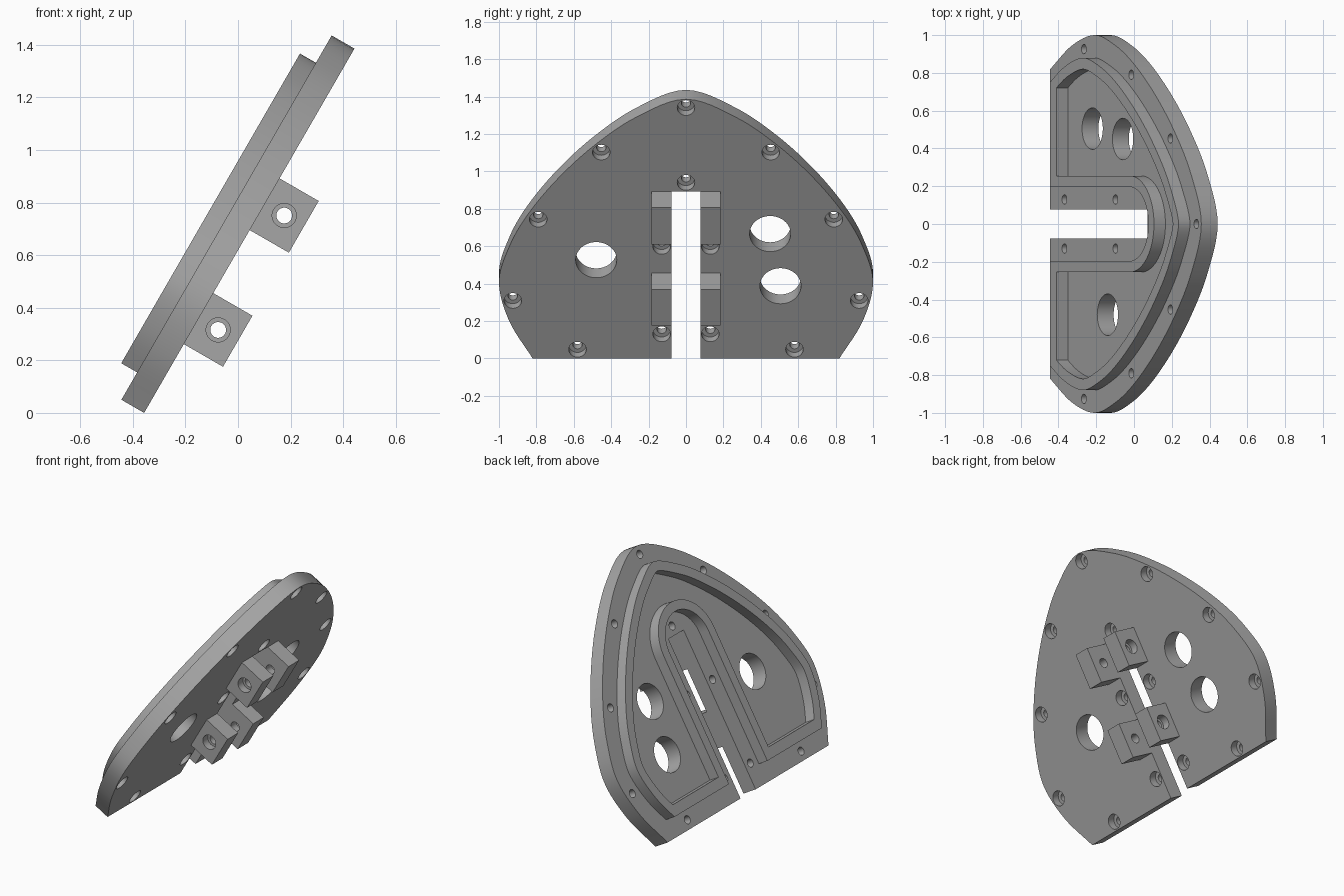
import bpy, bmesh, math
from mathutils import Vector

if "Cube" in bpy.data.objects:
    bpy.data.objects.remove(bpy.data.objects["Cube"])

# Local axes: X runs up the slope, Y across, Z is the plate normal
TILT = math.radians(-60)
ORIGIN = (-0.357, 0, 0)
grey = bpy.data.materials.new("mid_grey")
grey.diffuse_color = (0.38, 0.38, 0.38, 1)
grey.use_nodes = True
grey.node_tree.nodes["Principled BSDF"].inputs["Base Color"].default_value = grey.diffuse_color


def finish(name, bm):
    bmesh.ops.recalc_face_normals(bm, faces=bm.faces)
    me = bpy.data.meshes.new(name)
    bm.to_mesh(me)
    bm.free()
    me.materials.append(grey)
    ob = bpy.data.objects.new(name, me)
    bpy.context.collection.objects.link(ob)
    ob.location = ORIGIN
    ob.rotation_euler = (0, TILT, 0)
    return ob


def prism(name, pts, z0, z1):
    bm = bmesh.new()
    face = bm.faces.new([bm.verts.new((p[0], p[1], z0)) for p in pts])
    top = bmesh.ops.extrude_face_region(bm, geom=[face])["geom"]
    bmesh.ops.translate(bm, vec=(0, 0, z1 - z0),
                        verts=[v for v in top if isinstance(v, bmesh.types.BMVert)])
    return finish(name, bm)


def add_lathe(bm, base, axis, side, profile, n=32):
    """Closed stepped pin around an axis; profile holds (radius, distance)."""
    base, axis, side = Vector(base), Vector(axis), Vector(side)
    other = axis.cross(side)
    rings = []
    for r, d in profile:
        rings.append([bm.verts.new(base + axis * d + r * (
            side * math.cos(2 * math.pi * i / n) + other * math.sin(2 * math.pi * i / n)))
            for i in range(n)])
    for a, b in zip(rings, rings[1:]):
        for i in range(n):
            j = (i + 1) % n
            bm.faces.new((a[i], a[j], b[j], b[i]))
    bm.faces.new(rings[0][::-1])
    bm.faces.new(rings[-1])


def cut(target, cutter):
    mod = target.modifiers.new("cut", 'BOOLEAN')
    mod.operation, mod.solver, mod.object = 'DIFFERENCE', 'EXACT', cutter
    bpy.context.view_layer.objects.active = target
    bpy.ops.object.modifier_apply(modifier=mod.name)
    bpy.data.objects.remove(cutter, do_unlink=True)


def smooth(ob):
    bpy.ops.object.select_all(action='DESELECT')
    ob.select_set(True)
    bpy.context.view_layer.objects.active = ob
    bpy.ops.object.shade_smooth_by_angle(angle=math.radians(30))


# Smooth arched outline, one half given and mirrored
half = [(0, .82), (.23, .945), (.47, 1), (.69, .945), (.89, .845),
        (1.11, .685), (1.315, .49), (1.49, .265), (1.6, 0)]
ctrl = [Vector(p) for p in half + [(u, -y) for u, y in half[-2::-1]]]
ctrl = [2 * ctrl[0] - ctrl[1]] + ctrl + [2 * ctrl[-1] - ctrl[-2]]
outline = []
for a, b, c, d in zip(ctrl, ctrl[1:], ctrl[2:], ctrl[3:]):
    for k in range(6):
        t = k / 6
        outline.append(0.5 * (2 * b + (c - a) * t + (2 * a - 5 * b + 4 * c - d) * t * t
                              + (3 * b - a - 3 * c + d) * t ** 3))
outline.append(ctrl[-2])


def inset_above(dist, floor):
    """Outline moved inward and trimmed at a straight lower edge."""
    n = len(outline)
    pts = []
    for i, p in enumerate(outline):
        t = (outline[min(i + 1, n - 1)] - outline[max(i - 1, 0)]).normalized()
        pts.append(p + dist * Vector((t.y, -t.x)))
    out = []
    for p, q in zip(pts, pts[1:]):
        if p.x > floor:
            out.append(p)
        if (p.x > floor) != (q.x > floor):
            out.append(p.lerp(q, (floor - p.x) / (q.x - p.x)))
    return out


def crescent(dist, floor, radius):
    """Inset outline closed by a U-shaped bay around the slot."""
    bay = [(floor, -radius)]
    for i in range(33):
        a = -math.pi / 2 + math.pi * i / 32
        bay.append((0.965 + radius * math.cos(a), radius * math.sin(a)))
    return inset_above(dist, floor) + bay + [(floor, radius)]


# Base plate with centre slot
SLOT = 0.077
plate = prism("base_plate", outline + [(0, -SLOT), (1.03, -SLOT), (1.03, SLOT), (0, SLOT)], 0, 0.1)

# Counterbored screw holes and large round openings
screws = [(1.547, 0), (1.085, 0)]
for s in (1, -1):
    screws += [(u, s * y) for u, y in ((.055, .58), (.356, .926), (.858, .79),
                                       (1.272, .453), (.69, .13), (.15, .13))]
bm = bmesh.new()
for u, y in screws:
    add_lathe(bm, (u, y, 0), (0, 0, 1), (1, 0, 0),
              [(.047, -.05), (.047, .05), (.025, .05), (.025, .15)])
for u, y in ((.447, .505), (.769, .45), (.608, -.48)):
    add_lathe(bm, (u, y, 0), (0, 0, 1), (1, 0, 0), [(.11, -.05), (.11, .15)], 48)
cut(plate, finish("hole_cutter", bm))
smooth(plate)

# Raised wall around the pocket
wall = prism("raised_wall", crescent(.12, .12, .196), 0.1, 0.17)
cut(wall, prism("pocket_cutter", crescent(.18, .187, .255), 0.05, 0.25))
smooth(wall)

# Two pairs of pin lugs under the plate, bored wider on the outer side
for label, u0, u1 in (("lower", .302, .526), ("upper", .803, 1.03)):
    for side, s in (("front", -1), ("back", 1)):
        y0, y1 = s * SLOT, s * .185
        lug = prism(f"{label}_{side}_lug", [(u0, y0), (u1, y0), (u1, y1), (u0, y1)], -0.172, 0)
        bm = bmesh.new()
        add_lathe(bm, ((u0 + u1) / 2, y1, -.086), (0, -s, 0), (1, 0, 0),
                  [(.046, -.05), (.046, .05), (.03, .05), (.03, .2)])
        cut(lug, finish("pin_cutter", bm))
        smooth(lug)
